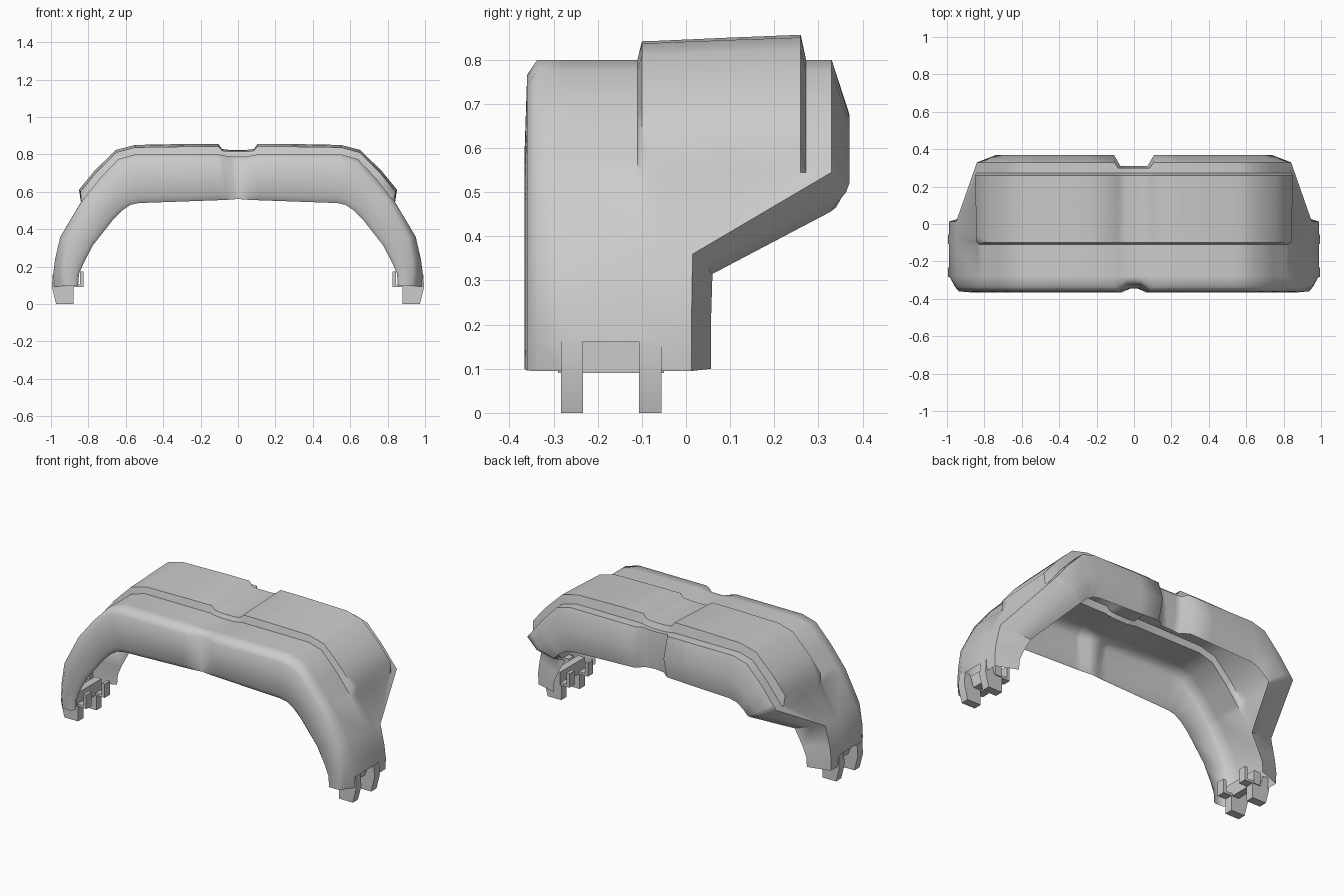
import bpy, bmesh, math

if "Cube" in bpy.data.objects:
    bpy.data.objects.remove(bpy.data.objects["Cube"])


def finish(name, bm, angle):
    bmesh.ops.remove_doubles(bm, verts=bm.verts[:], dist=.0005)
    bmesh.ops.recalc_face_normals(bm, faces=bm.faces[:])
    me = bpy.data.meshes.new(name)
    bm.to_mesh(me)
    bm.free()
    ob = bpy.data.objects.new(name, me)
    bpy.context.collection.objects.link(ob)
    bpy.ops.object.select_all(action='DESELECT')
    ob.select_set(True)
    bpy.context.view_layer.objects.active = ob
    bpy.ops.object.shade_smooth_by_angle(angle=math.radians(angle))
    m = ob.modifiers.new("mirror", 'MIRROR')
    m.use_clip = True


def loft(bm, rings, closed):
    loops = [[bm.verts.new(p) for p in r] for r in rings]
    n = len(loops[0])
    for a, b in zip(loops, loops[1:]):
        for k in range(n if closed else n - 1):
            bm.faces.new((a[k], a[(k + 1) % n], b[(k + 1) % n], b[k]))
    if closed:
        bm.faces.new(loops[0])
        bm.faces.new(loops[-1])


def clamp(v, lo, hi):
    return max(lo, min(hi, v))


# Half arch from the centre groove to the leg end: outer x, z and inner x, z
arch = [
    (0, .79, 0, .562), (.04, .79, .02, .56), (.085, .795, .06, .557),
    (.105, .80, .11, .555), (.25, .80, .25, .55), (.55, .80, .53, .54),
    (.64, .775, .575, .53), (.74, .67, .62, .50), (.815, .575, .655, .465),
    (.84, .545, .665, .455), (.95, .36, .775, .315), (.978, .24, .825, .22),
    (.988, .162, .85, .162), (.985, .095, .855, .10),
]
# Rows across the outer face: y, share of panel lift (the panel rises towards the back)
rows = [(-.28, 0), (-.11, 0), (-.1, 1), (-.06, 1.03), (.1, 1.2), (.26, 1.35), (.272, 0)]


def section(ox, oz, ix, iz):
    groove = ox < .1
    inset = .035 if ox < .05 else 0
    # back edge: full depth on top, slanting forward to the narrow leg
    bo = clamp(.015 + (oz - .36) * 1.7, .013, .30 if groove else .33)
    bi = clamp(.06 + (iz - .315) * 1.9, .057, .30 if groove else .34)
    bm_ = (bo + bi) / 2 + (.035 if bo > .1 and not groove else .01 if groove else 0)
    taper = max(0, .56 - oz) * .08
    # raised panel offset, following the outward direction
    m = .025 if groove else .042 if ox < .5 else .0375 if ox < .83 else 0
    a = max(0, (ox - .55) * 2.9)

    def pt(t, y, cut=0):
        return (max(0, ox + (ix - ox) * t - cut), y, oz + (iz - oz) * t)
    front = [pt(1, -.345), pt(.88, -.366 + inset * .6), pt(.14, -.36 + inset, taper),
             pt(0, -.337 + inset, taper)]
    outer = [(ox + m * f * math.sin(a), min(y, bo), oz + m * f * math.cos(a)) for y, f in rows]
    return front + outer + [pt(0, bo), pt(.5, bm_), pt(1, bi)]


# Hollow arch shell, open underneath, with a notch in the outer side of each leg end
bm = bmesh.new()
loft(bm, [section(*s) for s in arch], False)
notch = []
for f in bm.faces:
    c = f.calc_center_median()
    if c.z < .16 and -.28 < c.y < -.06:
        notch.append(f)
bmesh.ops.delete(bm, geom=notch, context='FACES')
finish("arch_shell", bm, 60)


def block(bm, prof, y0, y1):
    loft(bm, [[(x, y, z) for x, z in prof] for y in (y0, y1)], True)


# Foot prongs and inner hooks
bm = bmesh.new()
for y in (-.258, -.081):
    block(bm, [(.88, 0), (.972, 0), (.995, .09), (.99, .162), (.955, .162), (.93, .09), (.88, .09)],
          y - .025, y + .025)
    block(bm, [(.825, .09), (.90, .09), (.90, .105), (.845, .105), (.845, .175), (.825, .175)],
          y - .025, y + .025)
finish("foot_prongs", bm, 30)

# Rail joining the prongs inside each leg
bm = bmesh.new()
block(bm, [(.885, .09), (.93, .09), (.93, .17), (.885, .17)], -.29, -.05)
finish("foot_rail", bm, 30)
